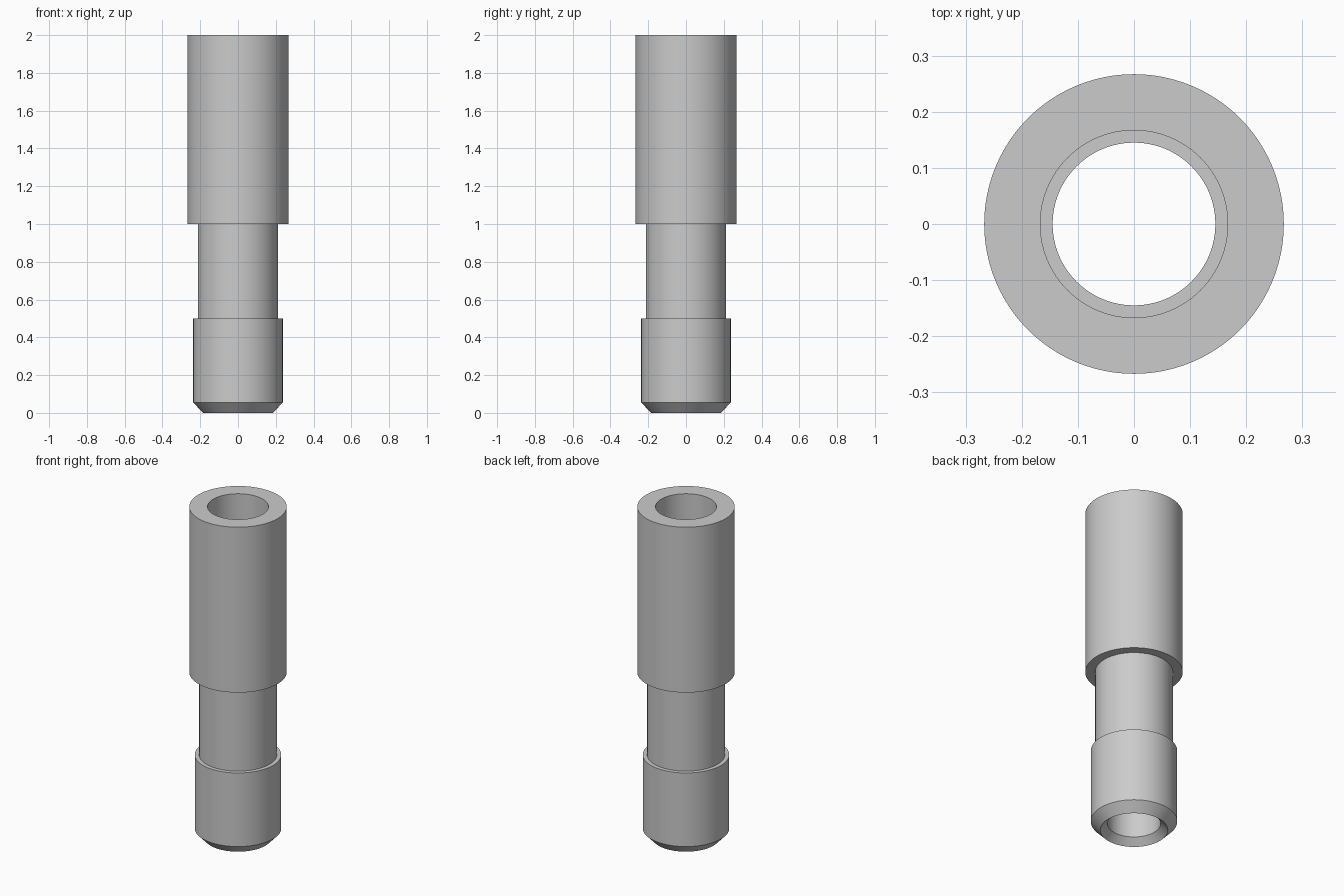
import bpy
import bmesh
import math
from mathutils import Vector

cube = bpy.data.objects.get("Cube")
if cube:
    bpy.data.objects.remove(cube, do_unlink=True)

# Single plain metal colour
metal = bpy.data.materials.new("grey_metal")
metal.use_nodes = True
grey = (0.6, 0.6, 0.6, 1)
metal.diffuse_color = grey
metal.node_tree.nodes["Principled BSDF"].inputs["Base Color"].default_value = grey


def lathe(name, profile, sides=96):
    """Spin a closed (radius, height) profile around the z axis."""
    bm = bmesh.new()
    verts = [bm.verts.new((r, 0, z)) for r, z in profile]
    edges = [bm.edges.new((verts[i - 1], verts[i])) for i in range(len(verts))]
    bmesh.ops.spin(bm, geom=verts + edges, cent=Vector(), axis=(0, 0, 1),
                   angle=math.tau, steps=sides, use_merge=True)
    bmesh.ops.remove_doubles(bm, verts=bm.verts, dist=1e-5)
    bmesh.ops.recalc_face_normals(bm, faces=bm.faces)
    mesh = bpy.data.meshes.new(name)
    bm.to_mesh(mesh)
    bm.free()
    mesh.materials.append(metal)
    obj = bpy.data.objects.new(name, mesh)
    bpy.context.collection.objects.link(obj)
    bpy.ops.object.select_all(action="DESELECT")
    obj.select_set(True)
    bpy.context.view_layer.objects.active = obj
    bpy.ops.object.shade_smooth_by_angle(angle=math.radians(30))
    return obj


bore, socket = 0.145, 0.167
body, neck, collar, tip = 0.267, 0.213, 0.237, 0.185
shoulder, collar_top = 1.0, 0.5

# Stepped hollow sleeve: outside from the tip upward, then down the bore
lathe("stepped_sleeve", [
    (tip, 0), (collar, 0.055), (collar, collar_top), (neck, collar_top),
    (neck, shoulder), (body, shoulder), (body, 2), (socket, 2),
    (socket, shoulder), (bore, shoulder), (bore, 0.04),
])
